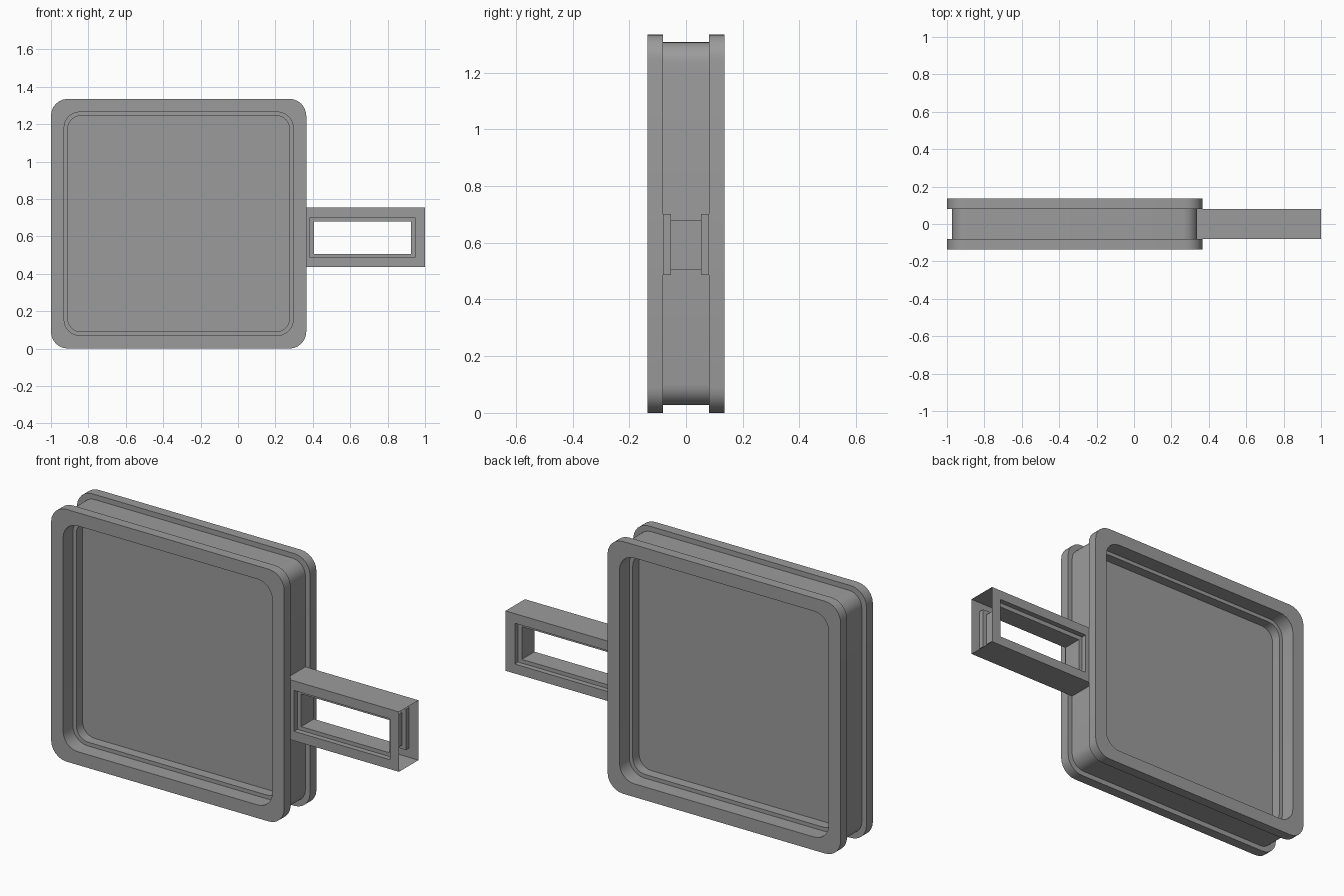
import bpy, bmesh
from math import pi, cos, sin, radians

if "Cube" in bpy.data.objects:
    bpy.data.objects.remove(bpy.data.objects["Cube"])

# Dark grey for all parts
dark = bpy.data.materials.new("dark_grey")
dark.diffuse_color = (0.33, 0.33, 0.33, 1)
dark.use_nodes = True
dark.node_tree.nodes["Principled BSDF"].inputs["Base Color"].default_value = dark.diffuse_color


def outline(x0, x1, z0, z1, r, segs=6):
    """Rounded rectangle (sharp when r is 0) as (x, z) points, from bottom left."""
    if r == 0:
        return [(x0, z0), (x1, z0), (x1, z1), (x0, z1)]
    pts = []
    corners = [(x0 + r, z0 + r, pi), (x1 - r, z0 + r, 1.5 * pi),
               (x1 - r, z1 - r, 0), (x0 + r, z1 - r, 0.5 * pi)]
    for cx, cz, a0 in corners:
        for i in range(segs + 1):
            a = a0 + i / segs * pi / 2
            pts.append((cx + r * cos(a), cz + r * sin(a)))
    return pts


def finish(name, bm):
    bmesh.ops.recalc_face_normals(bm, faces=bm.faces)
    mesh = bpy.data.meshes.new(name)
    bm.to_mesh(mesh)
    bm.free()
    mesh.materials.append(dark)
    ob = bpy.data.objects.new(name, mesh)
    bpy.context.collection.objects.link(ob)
    bpy.ops.object.select_all(action='DESELECT')
    bpy.context.view_layer.objects.active = ob
    ob.select_set(True)
    bpy.ops.object.shade_smooth_by_angle(angle=radians(30))
    return ob


def ring(name, sections, open_sides=None):
    """Bridge (y, outline) sections into a closed ring.
    open_sides maps a section index to the side faces left out there."""
    bm = bmesh.new()
    loops = [[bm.verts.new((x, y, z)) for x, z in pts] for y, pts in sections]
    for k, a in enumerate(loops):
        b = loops[(k + 1) % len(loops)]
        for i in range(len(a)):
            if open_sides and i in open_sides.get(k, ()):
                continue
            j = (i + 1) % len(a)
            bm.faces.new((a[i], a[j], b[j], b[i]))
    return finish(name, bm)


# Square frame: two flanges, recessed band and stepped opening
def frame(inset, r):
    return outline(-1 + inset, 0.365 - inset, inset, 1.335 - inset, r)


rim, band = frame(0, 0.09), frame(0.027, 0.075)
mouth, step = frame(0.07, 0.085), frame(0.09, 0.07)
ring("frame", [(-0.135, rim), (-0.135, mouth), (-0.053, mouth), (-0.053, step),
               (0.053, step), (0.053, mouth), (0.135, mouth), (0.135, rim),
               (0.081, rim), (0.081, band), (-0.081, band), (-0.081, rim)])

# Thin centre panel
bm = bmesh.new()
bm.faces.new([bm.verts.new((x, 0, z)) for x, z in step])
finish("panel", bm)

# Handle: hollow shell around a stepped window, open at both ends
shell = outline(0.338, 1.0, 0.436, 0.753, 0)
window = outline(0.385, 0.946, 0.486, 0.702, 0)
slot = outline(0.407, 0.924, 0.506, 0.679, 0)
ring("handle", [(-0.081, shell), (-0.081, window), (-0.053, window), (-0.053, slot),
                (0.053, slot), (0.053, window), (0.081, window), (0.081, shell)],
     open_sides={7: (1, 3)})
